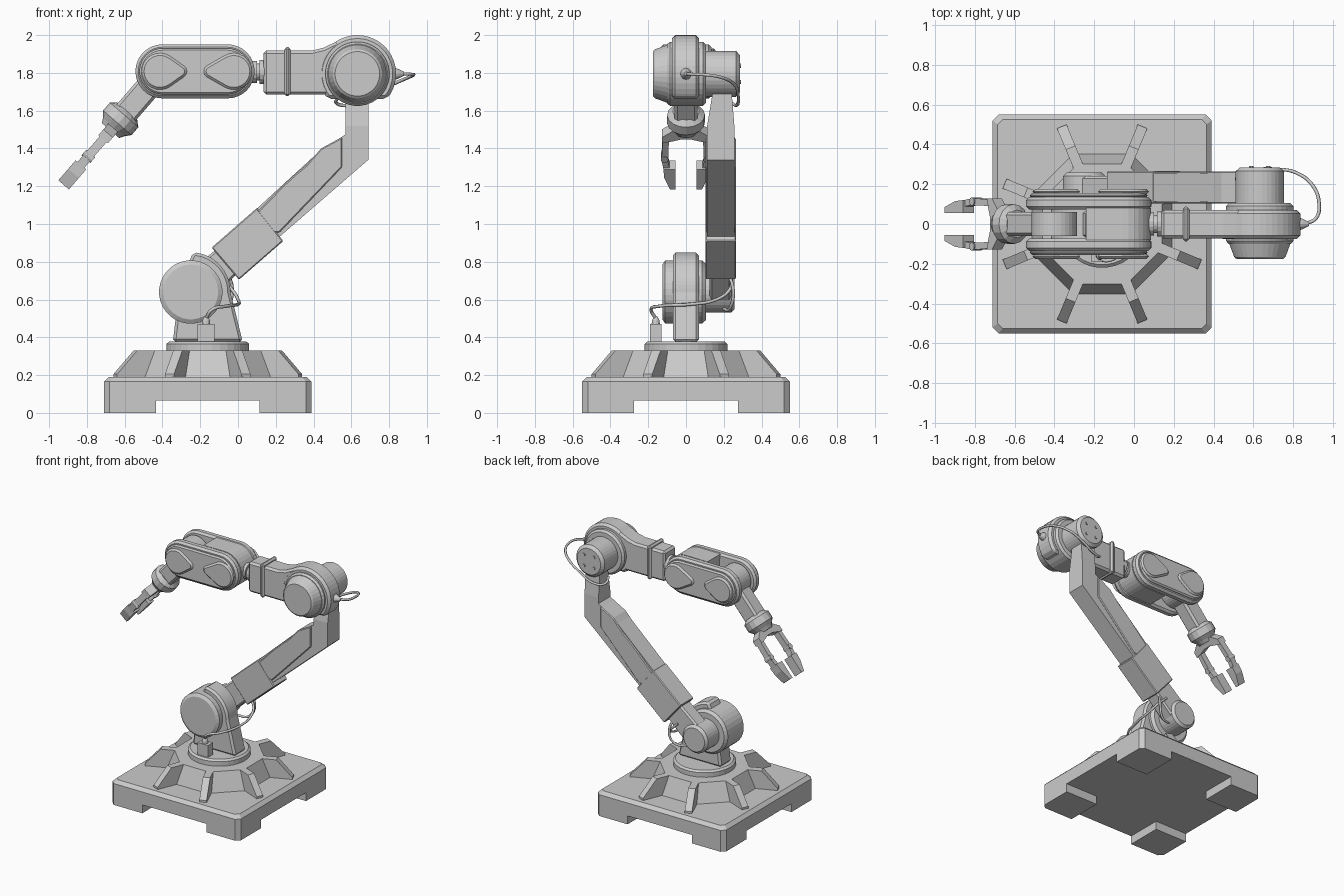
import bpy, bmesh
from math import sin, cos, pi, acos, radians
from mathutils import Vector

if "Cube" in bpy.data.objects:
    bpy.data.objects.remove(bpy.data.objects["Cube"])

GREY = (0.6, 0.6, 0.6, 1)
mat = bpy.data.materials.new("machine grey")
mat.use_nodes = True
mat.diffuse_color = GREY
mat.node_tree.nodes["Principled BSDF"].inputs["Base Color"].default_value = GREY


def loft(name, rings, bevel=0):
    """Skin a list of equal rings and cap both ends."""
    bm = bmesh.new()
    vs = [[bm.verts.new(p) for p in ring] for ring in rings]
    n = len(vs[0])
    for a, b in zip(vs, vs[1:]):
        for i in range(n):
            bm.faces.new((a[i], a[(i + 1) % n], b[(i + 1) % n], b[i]))
    bm.faces.new(vs[0])
    bm.faces.new(vs[-1])
    bmesh.ops.recalc_face_normals(bm, faces=bm.faces)
    me = bpy.data.meshes.new(name)
    bm.to_mesh(me)
    bm.free()
    me.materials.append(mat)
    ob = bpy.data.objects.new(name, me)
    bpy.context.collection.objects.link(ob)
    if bevel:
        mod = ob.modifiers.new("chamfer", "BEVEL")
        mod.width, mod.segments, mod.limit_method = bevel, 1, "ANGLE"
        mod.angle_limit = radians(40)
    return ob


def prism(name, pts, y0, y1, bevel=0):
    """Extrude a side profile (x, z) along y."""
    return loft(name, [[(x, y, z) for x, z in pts] for y in (y0, y1)], bevel)


def lathe(name, c, axis, profile, n=32):
    """Turn (distance, radius) pairs about an axis through c."""
    axis = Vector(axis).normalized()
    a = axis.orthogonal().normalized()
    b = axis.cross(a)
    ang = [2 * pi * (i + .5) / n for i in range(n)]
    return loft(name, [[Vector(c) + axis * d + (a * cos(t) + b * sin(t)) * r for t in ang]
                       for d, r in profile])


def arc(cx, cz, r, a0, a1, n=16):
    return [(cx + r * cos(a0 + (a1 - a0) * i / n), cz + r * sin(a0 + (a1 - a0) * i / n))
            for i in range(n + 1)]


def hull(x1, r1, x2, r2, z):
    """Outline wrapped around two circles."""
    a = acos((r1 - r2) / (x2 - x1))
    return arc(x1, z, r1, a, 2 * pi - a) + arc(x2, z, r2, -a, a)


def cable(name, pts, r=.009):
    cu = bpy.data.curves.new(name, "CURVE")
    cu.dimensions, cu.bevel_depth, cu.bevel_resolution, cu.resolution_u = "3D", r, 1, 6
    sp = cu.splines.new("BEZIER")
    sp.bezier_points.add(len(pts) - 1)
    for p, co in zip(sp.bezier_points, pts):
        p.co, p.handle_left_type, p.handle_right_type = co, "AUTO", "AUTO"
    cu.use_fill_caps = True
    cu.materials.append(mat)
    bpy.context.collection.objects.link(bpy.data.objects.new(name, cu))


# Base slab with four corner feet
BX = -.16


def square(h, c, z):
    q = [(h, h - c), (h - c, h)]
    out = []
    for _ in range(4):
        out += q
        q = [(-y, x) for x, y in q]
    return [(BX + x, y, z) for x, y in out]


loft("base_slab", [square(.55, .03, .065), square(.55, .03, .165), square(.525, .025, .19)])
for k, (sx, sy) in enumerate([(1, 1), (-1, 1), (-1, -1), (1, -1)]):
    foot = [(.275, .275), (.55, .275), (.55, .52), (.52, .55), (.275, .55)]
    loft(f"base_foot_{k}", [[(BX + sx * x, sy * y, z) for x, y in foot] for z in (0, .07)])

# Octagonal plinth, radial ribs and turntable
lathe("plinth", (BX, 0, 0), (0, 0, 1), [(.18, .385), (.33, .325)], 8)
for k in range(8):
    t = pi / 8 + k * pi / 4
    rad, side = Vector((cos(t), sin(t), 0)), Vector((-sin(t), cos(t), 0))
    rib = [(.2, .185), (.53, .185), (.53, .205), (.415, .33), (.2, .33)]
    loft(f"rib_{k}", [[Vector((BX, 0, z)) + rad * r + side * s for r, z in rib]
                      for s in (-.026, .026)])
lathe("turntable", (BX, 0, 0), (0, 0, 1), [(.32, .22), (.365, .22), (.378, .205)])

# Shoulder: stand with hood, big drum, rear joint
SX, SZ = -.25, .64
prism("shoulder_stand", [(-.345, .375), (.025, .375)] + arc(SX, SZ, .21, 0, pi * .48)
      + [(-.26, .8), (-.33, .5)], -.07, .068, .015)
Y = (0, 1, 0)
lathe("shoulder_drum", (SX, 0, SZ), Y,
      [(-.125, .145), (-.11, .168), (.085, .168), (.105, .15)])
lathe("shoulder_joint", (SX, 0, SZ), Y, [(.1, .108), (.24, .108), (.258, .09)])
prism("power_box", [(-.214, .375), (-.124, .375), (-.124, .47), (-.214, .47)], -.19, -.13)
lathe("power_plug", (-.169, -.16, .47), (0, 0, 1), [(0, .022), (.02, .02), (.04, .009)], 12)
cable("shoulder_cable", [(-.169, -.16, .5), (-.14, -.185, .545), (-.06, -.14, .565),
                         (.0, .02, .575), (.0, .16, .6), (-.03, .23, .65), (-.1, .24, .72)])
cable("joint_cable", [(-.08, .2, .78), (-.03, .25, .65), (-.07, .23, .55), (-.15, .2, .55)])

# Lower arm: link, sleeve, main beam and cover panel
prism("shoulder_link", [(-.33, .69), (-.2, .55), (.0, .74), (-.11, .87)], .125, .24, .012)
prism("arm_sleeve", [(-.14, .875), (.005, .705), (.24, .91), (.1, 1.085)], .102, .265, .006)
prism("lower_arm", [(.05, .785), (.69, 1.34), (.69, 1.5), (.57, 1.5), (.57, 1.475),
                    (.42, 1.375), (0, .99)], .112, .256)
loft("arm_neck", [[(x, y, z) for x, y in ((.57, a), (.69, a), (.69, b), (.57, b))]
                  for z, a, b in ((1.48, .112, .256), (1.52, .112, .256), (1.72, .145, .24))])
prism("arm_cover", [(.1, 1.06), (.17, .955), (.22, .955), (.33, 1.07), (.55, 1.3), (.55, 1.46),
                    (.44, 1.4), (.36, 1.31), (.3, 1.26), (.235, 1.2)], .103, .264, .006)

# Elbow: rear joint, drum, tapered cap, hood and arm block
EX, EZ = .632, 1.795
lathe("elbow_joint", (EX, 0, EZ), Y, [(.1, .122), (.265, .122), (.285, .1)])
for k in range(4):
    t = pi / 4 + k * pi / 2
    lathe(f"elbow_bolt_{k}", (EX + .06 * cos(t), .28, EZ + .06 * sin(t)), Y,
          [(0, .012), (.012, .012)], 8)
lathe("elbow_drum", (EX, 0, EZ), Y, [(-.1, .158), (-.085, .17), (.09, .17), (.105, .155)])
lathe("elbow_cap", (EX, 0, EZ), Y, [(-.09, .157), (-.105, .152), (-.165, .13), (-.175, .118)])
prism("elbow_hood", arc(EX, EZ, .205, -.7, pi + .7, 30), -.075, .07, .018)
prism("upper_arm_block", [(.135, 1.685), (.135, 1.918), (.39, 1.918), (.45, 1.932),
                          (.53, 1.97), (.62, 1.8), (.57, 1.685)], -.073, .07, .015)
prism("arm_collar", [(.245, 1.677), (.278, 1.677), (.278, 1.937), (.245, 1.937)],
      -.087, .087, .012)
lathe("wrist_neck", (0, 0, 1.805), (1, 0, 0),
      [(.06, .06), (.1, .06), (.1, .045), (.115, .045), (.115, .065), (.15, .065)], 16)
lathe("elbow_plug", (.82, 0, EZ), (1, 0, 0), [(0, .035), (.03, .025), (.06, .01)], 12)
cable("elbow_cable", [(.86, 0, EZ), (.915, .03, 1.793), (.93, .1, 1.79), (.9, .19, 1.775),
                      (.82, .255, 1.74), (.72, .275, 1.69), (.6, .27, 1.63),
                      (.52, .24, 1.64), (.53, .19, 1.67)])

# Forearm: slotted rounded housing with stepped sides and pointed knobs
FZ, F1, F2 = 1.808, -.4, -.055
body = hull(F1, .143, F2, .143, FZ)
for s, side in ((-1, "front"), (1, "back")):
    prism(f"forearm_wall_{side}", body, s * .074, s * .135, .015)
    prism(f"forearm_plate_{side}", hull(F1, .122, F2, .122, FZ), s * .13, s * .155, .01)
    prism(f"outer_knob_{side}", hull(-.413, .097, -.307, .036, FZ), s * .15, s * .175, .014)
    prism(f"inner_knob_{side}", hull(-.145, .036, -.022, .097, FZ), s * .15, s * .175, .014)
prism("forearm_core", [(-.24, FZ + .14), (-.22, FZ - .14)] + arc(F2, FZ, .141, -pi / 2, pi / 2),
      -.08, .08)

# Wrist and gripper, built along a tilted axis
U, N = Vector((-.654, 0, -.756)), Vector((-.756, 0, .654))
P = Vector((-.4, 0, 1.812))


def tilted(name, pts, h, bevel=0):
    """Extrude an (along, sideways) profile through the tilted thickness."""
    return loft(name, [[P + U * s + N * n + Vector((0, y, 0)) for s, y in pts]
                       for n in (-h, h)], bevel)


lathe("wrist_pivot", P, Y, [(-.06, .115), (.06, .115)])
tilted("wrist_link", [(0, -.06), (.32, -.06), (.32, .06), (0, .06)], .066, .015)
lathe("wrist_collar", P, U, [(.285, .07), (.31, .1), (.365, .1), (.395, .075), (.42, .06)], 16)
tilted("palm", [(.4, -.075), (.4, .075), (.44, .128), (.48, .128), (.47, .08), (.455, .03),
                (.455, -.03), (.47, -.08), (.48, -.128), (.44, -.128)], .033)
for s, side in ((-1, "front"), (1, "back")):
    tilted(f"finger_{side}", [(.46, s * .09), (.46, s * .122), (.6, s * .13), (.7, s * .115),
                              (.7, s * .08), (.62, s * .095)], .024)
    tilted(f"fingertip_{side}", [(.66, s * .055), (.66, s * .12), (.72, s * .115),
                                 (.8, s * .085), (.8, s * .055)], .037)
    lathe(f"knuckle_{side}", P + U * .6 + Vector((0, s * .113, 0)), N,
          [(-.031, .02), (.031, .02)], 12)
